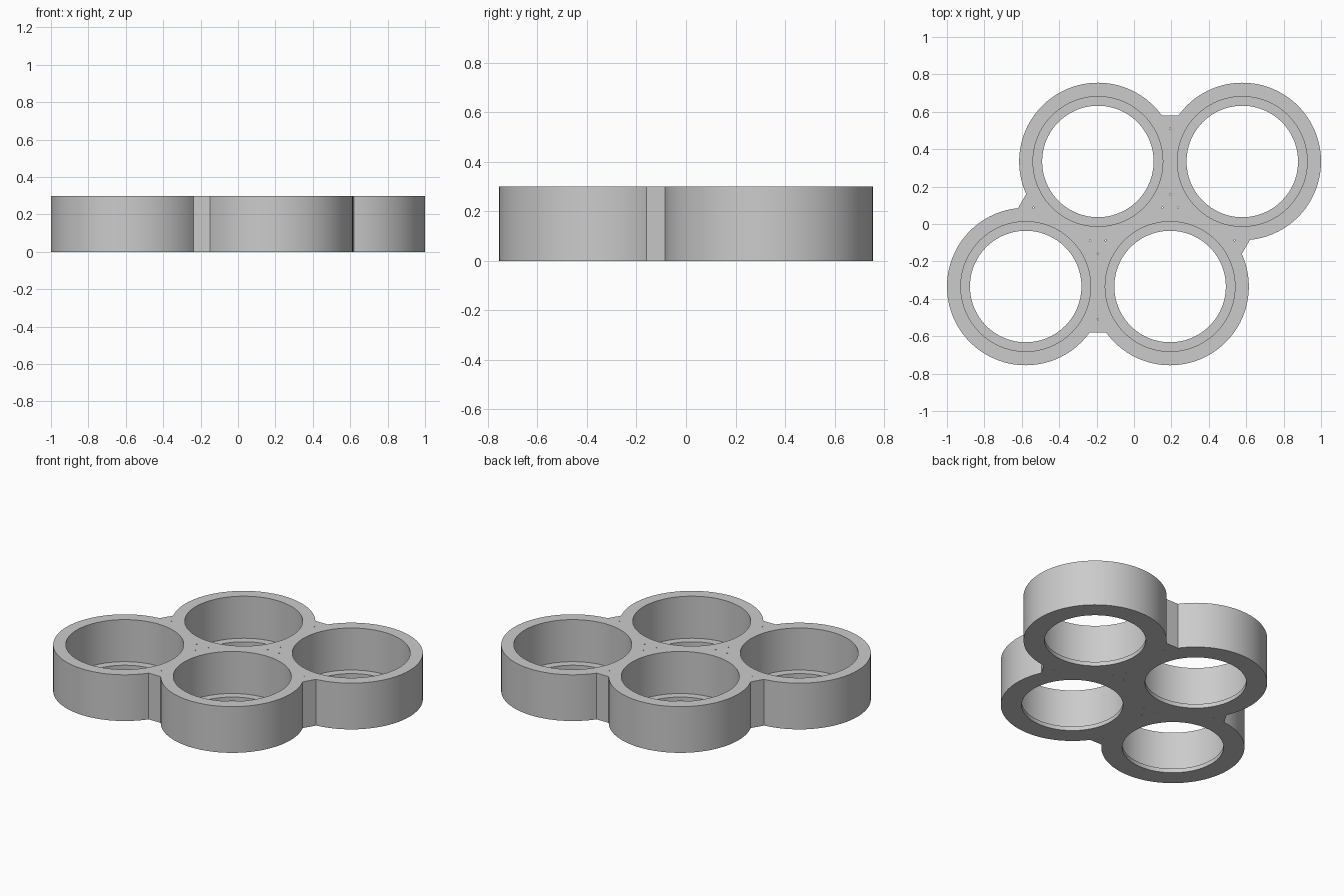
import bpy, bmesh
from math import sin, cos, asin, atan2, pi, sqrt

cube = bpy.data.objects.get("Cube")
if cube:
    bpy.data.objects.remove(cube, do_unlink=True)

PITCH = 0.772        # distance between neighbouring cups
OUTER, POCKET, HOLE, PIN = 0.421, 0.347, 0.298, 0.004
WEB = 0.245          # half width of the webs joining the cups
PIN_OFFSET = 0.175   # pinhole distance from the middle of a web
HEIGHT, FLOOR = 0.3, 0.027
SEGMENTS = 96

# Cup centres, counter-clockwise around a 60 degree rhombus
row = PITCH * sqrt(3) / 4
cups = [(-0.75 * PITCH, -row), (0.25 * PITCH, -row),
        (0.75 * PITCH, row), (-0.25 * PITCH, row)]


def heading(a, b):
    return atan2(b[1] - a[1], b[0] - a[0])


def arc(centre, radius, start, end, steps):
    return [(centre[0] + radius * cos(start + (end - start) * i / steps),
             centre[1] + radius * sin(start + (end - start) * i / steps))
            for i in range(steps + 1)]


def circle(centre, radius, steps):
    return arc(centre, radius, 0, 2 * pi, steps)[:-1]


def add_loop(bm, points, z):
    verts = [bm.verts.new((x, y, z)) for x, y in points]
    return verts, [bm.edges.new((verts[i - 1], v)) for i, v in enumerate(verts)]


def bridge(bm, a, b):
    """Join two loops of equal length with a band of quads."""
    for i in range(len(a)):
        bm.faces.new((a[i - 1], a[i], b[i], b[i - 1]))


def outline():
    """Outer arcs of the cups, joined by straight web walls."""
    points, trim = [], asin(WEB / OUTER)
    for i, cup in enumerate(cups):
        start = heading(cup, cups[i - 1]) + trim
        end = heading(cup, cups[(i + 1) % len(cups)]) - trim
        while end < start:
            end += 2 * pi
        points += arc(cup, OUTER, start, end, SEGMENTS * 3 // 4)
    return points


bm = bmesh.new()
top_edges, bottom_edges = [], []


def add_wall(points):
    """Full-height wall that bounds both the top and the bottom face."""
    low, low_edges = add_loop(bm, points, 0)
    high, high_edges = add_loop(bm, points, HEIGHT)
    bridge(bm, low, high)
    bottom_edges.extend(low_edges)
    top_edges.extend(high_edges)


# Outer wall
add_wall(outline())

# Cup pockets with a narrow lip around the open bottom
for cup in cups:
    rim, rim_edges = add_loop(bm, circle(cup, POCKET, SEGMENTS), HEIGHT)
    seat, _ = add_loop(bm, circle(cup, POCKET, SEGMENTS), FLOOR)
    lip, _ = add_loop(bm, circle(cup, HOLE, SEGMENTS), FLOOR)
    base, base_edges = add_loop(bm, circle(cup, HOLE, SEGMENTS), 0)
    for a, b in ((rim, seat), (seat, lip), (lip, base)):
        bridge(bm, a, b)
    top_edges += rim_edges
    bottom_edges += base_edges

# Pairs of pinholes across each web, including the short diagonal
for i, j in ((0, 1), (1, 2), (2, 3), (3, 0), (1, 3)):
    a, b = cups[i], cups[j]
    across = heading(a, b) + pi / 2
    for side in (-PIN_OFFSET, PIN_OFFSET):
        add_wall(circle(((a[0] + b[0]) / 2 + side * cos(across),
                         (a[1] + b[1]) / 2 + side * sin(across)), PIN, 8))

# Flat top and bottom faces with the openings left out
bmesh.ops.triangle_fill(bm, edges=top_edges, use_beauty=True, normal=(0, 0, 1))
bmesh.ops.triangle_fill(bm, edges=bottom_edges, use_beauty=True, normal=(0, 0, -1))
bmesh.ops.recalc_face_normals(bm, faces=bm.faces)

mesh = bpy.data.meshes.new("cup_tray")
bm.to_mesh(mesh)
bm.free()
tray = bpy.data.objects.new("cup_tray", mesh)
bpy.context.collection.objects.link(tray)

# Plain grey material
grey = bpy.data.materials.new("light_grey")
grey.use_nodes = True
colour = (0.6, 0.6, 0.6, 1)
grey.diffuse_color = colour
grey.node_tree.nodes["Principled BSDF"].inputs["Base Color"].default_value = colour
mesh.materials.append(grey)

# Smooth round walls, sharp rims and web corners
bpy.ops.object.select_all(action="DESELECT")
tray.select_set(True)
bpy.context.view_layer.objects.active = tray
bpy.ops.object.shade_smooth_by_angle(angle=pi / 6)
